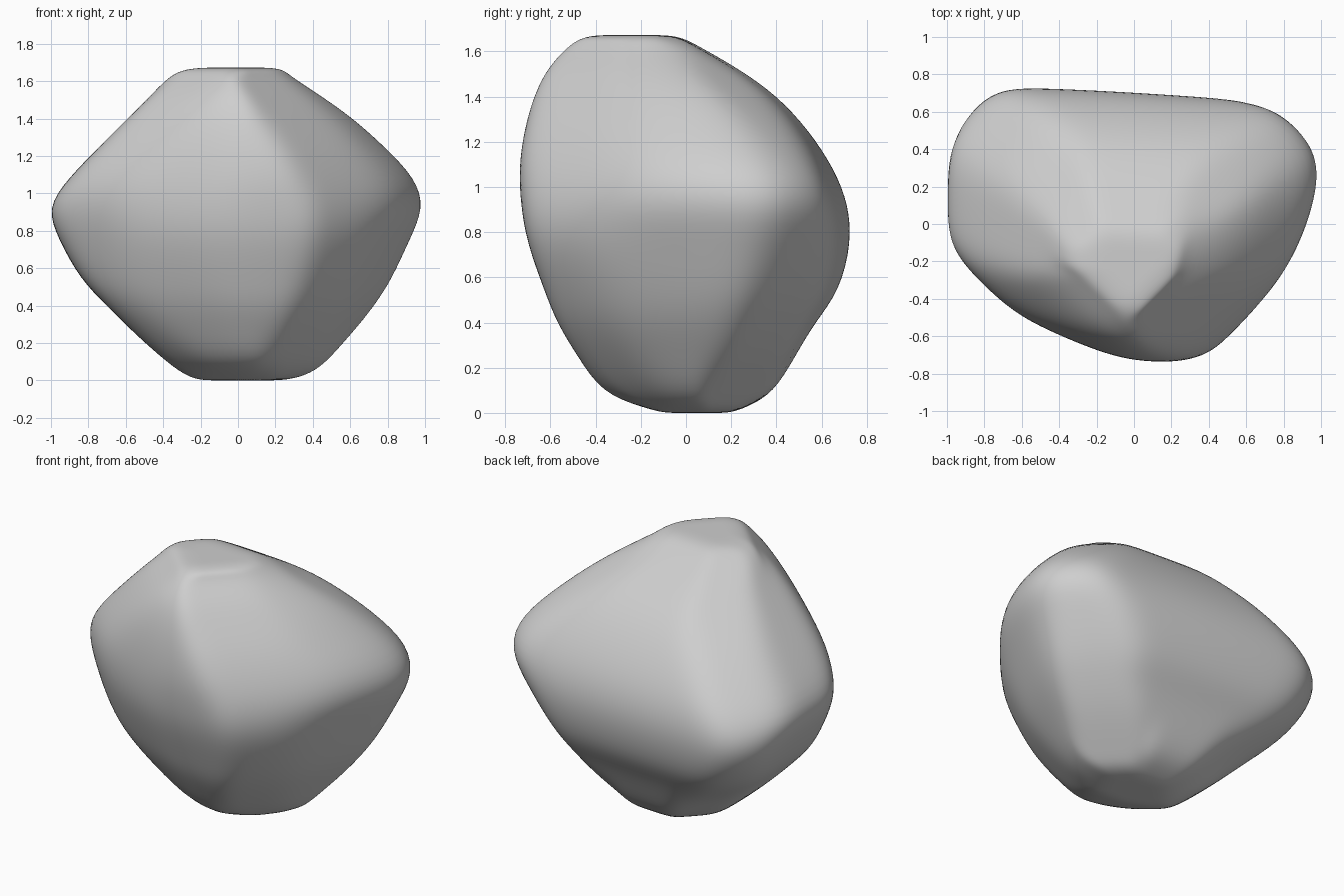
import bpy
import bmesh
from math import cos, sin, tau
from mathutils import Vector

default_cube = bpy.data.objects.get("Cube")
if default_cube:
    bpy.data.objects.remove(default_cube, do_unlink=True)

SEGMENTS = 64
SHARPNESS = 22
LEFT, BACK, FRONT = 0, 2, 6

# Height of each section, then its reach in eight directions,
# anticlockwise from the left: left, back left, back, back right,
# right, front right, front, front left
sections = [
    (0, .26, .24, .2, .18, .21, .13, .1, .2),
    (.03, .38, .32, .28, .27, .28, .21, .2, .27),
    (.1, .5, .4, .4, .39, .38, .34, .37, .37),
    (.25, .63, .56, .5, .55, .55, .5, .48, .5),
    (.4, .75, .69, .59, .76, .7, .63, .57, .61),
    (.55, .85, .8, .69, .93, .84, .71, .63, .69),
    (.75, .94, .91, .74, 1.04, .95, .77, .7, .77),
    (.92, 1, .98, .73, 1.01, 1, .8, .73, .78),
    (1.08, .95, .93, .67, .88, .9, .78, .74, .74),
    (1.25, .79, .75, .56, .7, .74, .7, .72, .66),
    (1.4, .62, .54, .42, .5, .59, .61, .68, .56),
    (1.52, .45, .34, .25, .34, .47, .52, .62, .47),
    (1.61, .31, .2, .09, .2, .38, .43, .54, .38),
    (1.655, .25, .1, 0, .12, .3, .38, .47, .35),
    (1.672, .18, .03, -.08, .05, .2, .31, .4, .28),
]

# Extra slanted sides: direction in turns, side it follows, share of its reach
bevels = [
    (11 / 16, FRONT, .96),    # narrows the nose
    (15 / 16, LEFT, .86),     # draws the left corner to a tip
    (.237, BACK, .955),       # slants the back towards the left
]


def direction(turn):
    return Vector((cos(turn * tau), sin(turn * tau)))


def overshoot(rows):
    """Push inner rows outwards so the rounded skin passes through them."""
    inner = [[b + (2 * b - a - c) / 6 for a, b, c in zip(*trio)]
             for trio in zip(rows, rows[1:], rows[2:])]
    return [rows[0], *inner, rows[-1]]


def section_outline(reach):
    """Rounded polygon bounded by one straight side per direction."""
    centre = Vector((reach[0] - reach[4], reach[2] - reach[6])) / 2
    normals = [direction(i / 8) for i in range(8)]
    sides = [(n, r - centre.dot(n)) for n, r in zip(normals, reach)]
    sides += [(direction(turn), sides[side][1] * share)
              for turn, side, share in bevels]
    outline = []
    for step in range(SEGMENTS):
        ray = direction(step / SEGMENTS)
        total = sum((max(ray.dot(n), 0) / r) ** SHARPNESS for n, r in sides)
        outline.append(centre + ray * total ** (-1 / SHARPNESS))
    return centre, outline


def add_ring(bm, height, centre, outline, scale=1):
    return [bm.verts.new((*centre.lerp(p, scale), height)) for p in outline]


# Boulder body: sections joined into a skin, with flat foot and crown
bm = bmesh.new()
rings = []
for height, *reach in overshoot(sections):
    centre, outline = section_outline(reach)
    if not rings:
        rings.append(add_ring(bm, height, centre, outline, .5))
    rings.append(add_ring(bm, height, centre, outline))
rings.append(add_ring(bm, height, centre, outline, .5))

for lower, upper in zip(rings, rings[1:]):
    for i in range(SEGMENTS):
        j = (i + 1) % SEGMENTS
        bm.faces.new((lower[i], lower[j], upper[j], upper[i]))
bm.faces.new(reversed(rings[0]))
bm.faces.new(rings[-1])
for face in bm.faces:
    face.smooth = True

mesh = bpy.data.meshes.new("boulder")
bm.to_mesh(mesh)
bm.free()
boulder = bpy.data.objects.new("boulder", mesh)
bpy.context.collection.objects.link(boulder)

# Worn, rounded surface
rounding = boulder.modifiers.new("rounding", "SUBSURF")
rounding.levels = rounding.render_levels = 2

# Plain grey stone
stone = bpy.data.materials.new("grey_stone")
stone.use_nodes = True
grey = (.62, .62, .62, 1)
stone.diffuse_color = grey
shader = stone.node_tree.nodes["Principled BSDF"]
shader.inputs["Base Color"].default_value = grey
shader.inputs["Roughness"].default_value = .9
mesh.materials.append(stone)
